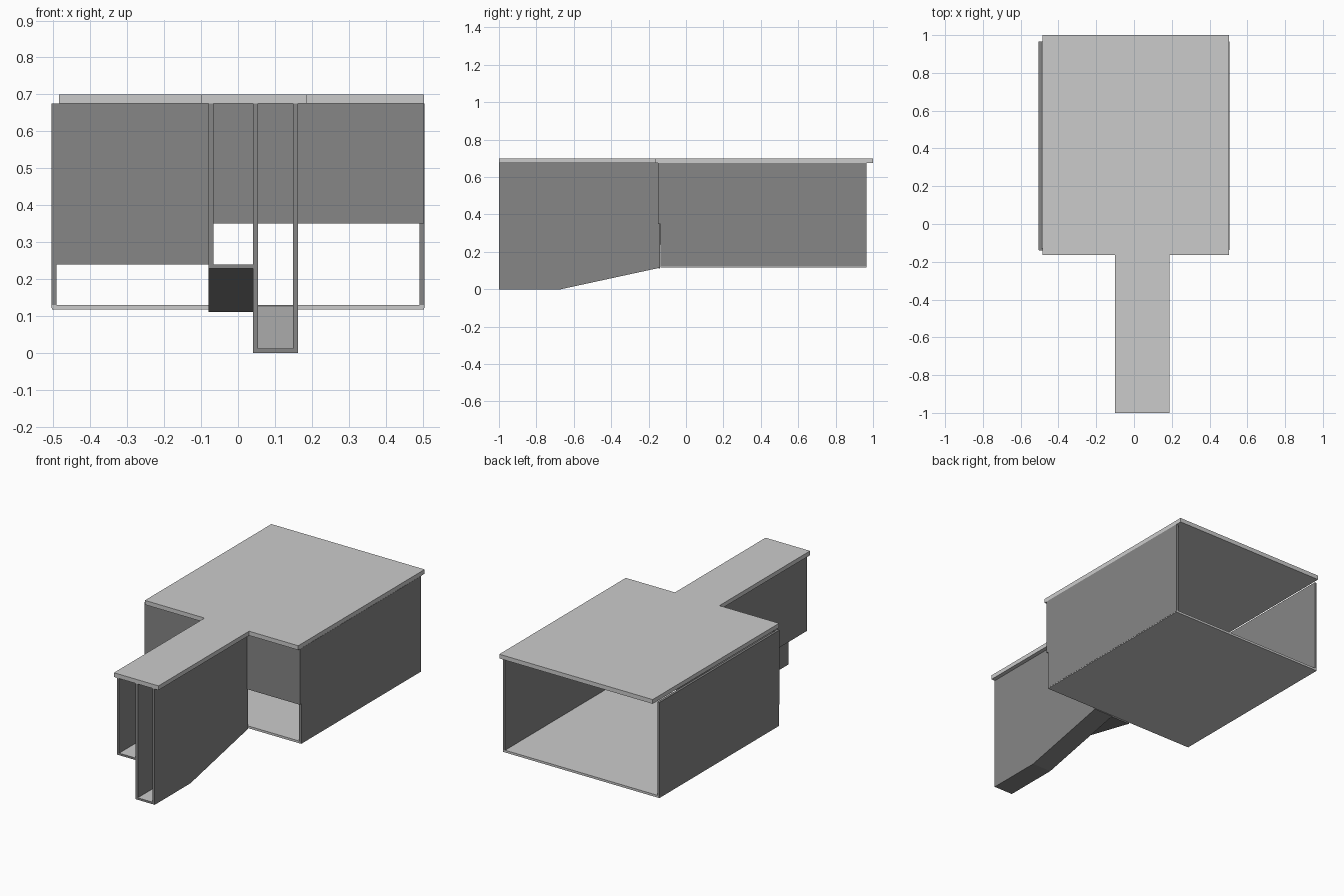
import bpy, bmesh
from mathutils import Vector

if "Cube" in bpy.data.objects:
    bpy.data.objects.remove(bpy.data.objects["Cube"])


def material(name, grey):
    mat = bpy.data.materials.new(name)
    mat.diffuse_color = (grey, grey, grey, 1)
    mat.use_nodes = True
    mat.node_tree.nodes["Principled BSDF"].inputs["Base Color"].default_value = mat.diffuse_color
    return mat


LID_GREY = material("mid_grey", 0.56)
WALL_GREY = material("dark_grey", 0.24)
FLOOR_GREY = material("light_grey", 0.8)


def prism(name, outline, to_3d, depth, mat):
    """Solid made by extruding a flat outline along a depth vector."""
    bm = bmesh.new()
    face = bm.faces.new([bm.verts.new(to_3d(a, b)) for a, b in outline])
    new = bmesh.ops.extrude_face_region(bm, geom=[face])["geom"]
    bmesh.ops.translate(bm, vec=Vector(depth),
                        verts=[v for v in new if isinstance(v, bmesh.types.BMVert)])
    bmesh.ops.recalc_face_normals(bm, faces=bm.faces)
    mesh = bpy.data.meshes.new(name)
    bm.to_mesh(mesh)
    bm.free()
    mesh.materials.append(mat)
    obj = bpy.data.objects.new(name, mesh)
    bpy.context.collection.objects.link(obj)
    return obj


def slab(name, x, y, z, mat):
    """Box from x, y and z ranges."""
    rect = [(x[0], y[0]), (x[1], y[0]), (x[1], y[1]), (x[0], y[1])]
    return prism(name, rect, lambda a, b: (a, b, z[0]), (0, 0, z[1] - z[0]), mat)


def side_profile(name, outline, x0, x1, mat):
    """Solid from a y-z outline spanning x0 to x1."""
    return prism(name, outline, lambda a, b: (x0, a, b), (x1 - x0, 0, 0), mat)


T = 0.014            # panel thickness
TOP = 0.675          # underside of the lid
FRONT, BACK = -0.137, 0.965
BEND = -0.67         # where the channel floors start to slope

# T-shaped lid
lid = [(-0.1, -1), (0.187, -1), (0.187, -0.165), (0.504, -0.165),
       (0.504, 1), (-0.485, 1), (-0.485, -0.165), (-0.1, -0.165)]
prism("lid", lid, lambda a, b: (a, b, TOP), (0, 0, 0.025), LID_GREY)

# Main box, open at the back
slab("box_floor", (-0.504, 0.504), (FRONT, BACK), (0.117, 0.13), FLOOR_GREY)
for side, x in (("left", -0.505), ("right", 0.505 - T)):
    slab(side + "_wall", (x, x + T), (FRONT, BACK), (0.121, TOP), WALL_GREY)

# Front panels with openings beneath them
slab("front_panel_left", (-0.504, -0.066), (-0.14, -0.126), (0.24, TOP), WALL_GREY)
slab("front_panel_right", (-0.066, 0.504), (-0.15, -0.136), (0.35, TOP), WALL_GREY)


# Two channels: floors run level, then slope to meet the box floor
def bottom_line(z_front, z_back):
    return [(-1, z_front), (BEND, z_front), (-0.14, z_back)]


right_line = bottom_line(0.0, 0.115)
left_line = bottom_line(0.228, 0.111)

for name, line, x0 in (("channel_outer_wall_left", left_line, -0.08),
                       ("channel_divider", right_line, 0.04),
                       ("channel_outer_wall_right", right_line, 0.149)):
    side_profile(name, line + [(-0.14, TOP), (-1, TOP)], x0, x0 + T, WALL_GREY)

# Channel floors: dark panels with a light upper surface
for name, line, x0, x1 in (("channel_floor_left", left_line, -0.066, 0.04),
                           ("channel_floor_right", right_line, 0.054, 0.149)):
    upper = [(y, z + 0.012) for y, z in reversed(line)]
    floor = side_profile(name, line + upper, x0, x1, WALL_GREY)
    floor.data.materials.append(FLOOR_GREY)
    for face in floor.data.polygons:
        if face.normal.z > 0.5:
            face.material_index = 1
